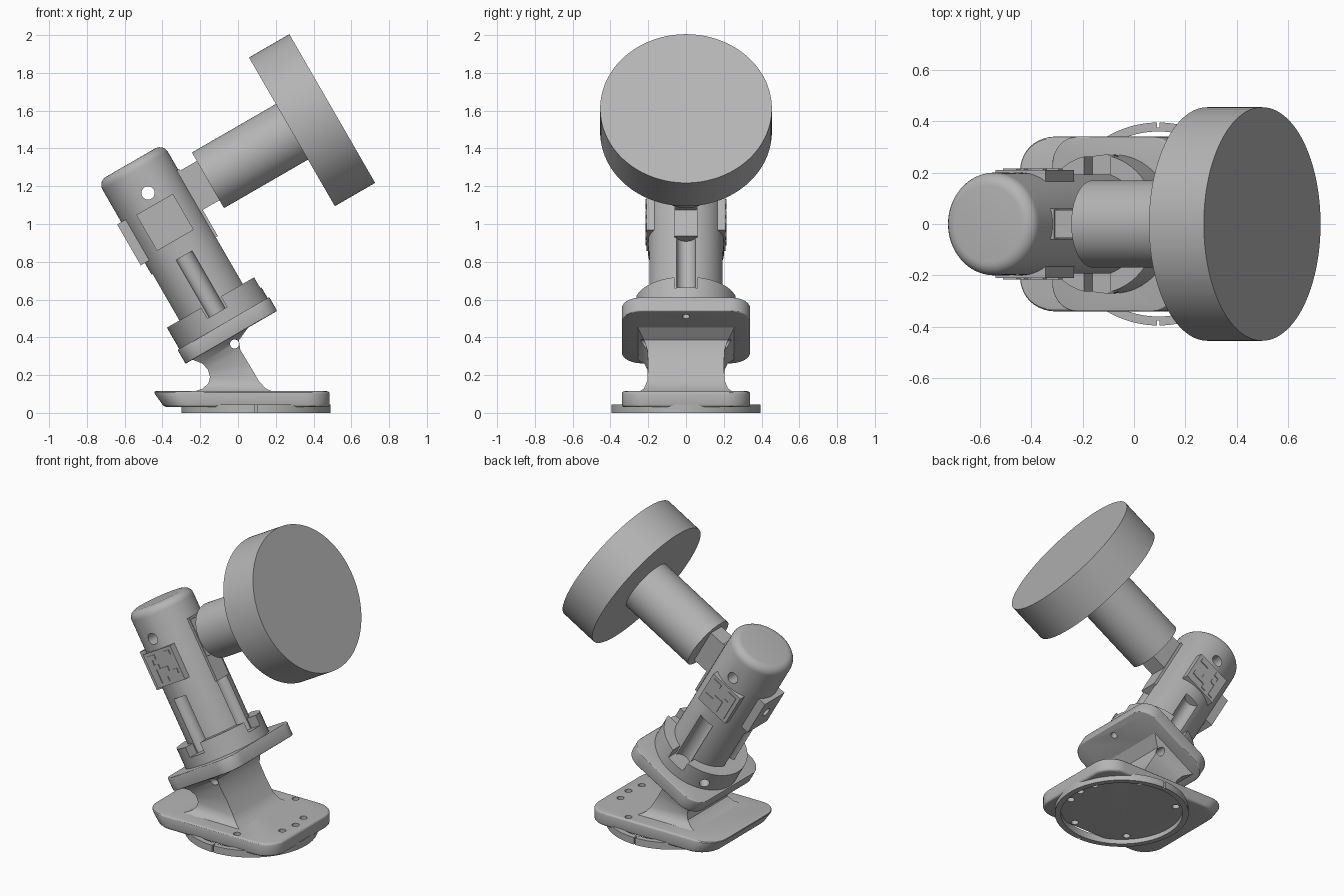
import bpy, bmesh, math, random
from mathutils import Matrix, Vector

old = bpy.data.objects.get("Cube")
if old:
    bpy.data.objects.remove(old)

GREY = (0.46, 0.46, 0.46, 1)
mat = bpy.data.materials.new("grey")
mat.use_nodes = True
mat.diffuse_color = GREY
mat.node_tree.nodes["Principled BSDF"].inputs["Base Color"].default_value = GREY

# Leaning frame: local z runs up the tilted body, local x points to the disc
LEAN = Matrix.Translation((-0.035, 0, 0.40)) @ Matrix.Rotation(math.radians(-30), 4, 'Y')
FLAT = Matrix.Identity(4)
ALONG = {'X': Matrix.Rotation(math.pi / 2, 4, 'Y'),
         'Y': Matrix.Rotation(-math.pi / 2, 4, 'X'), 'Z': FLAT}


def finish(name, bm, frame):
    bmesh.ops.recalc_face_normals(bm, faces=bm.faces)
    me = bpy.data.meshes.new(name)
    bm.to_mesh(me)
    bm.free()
    ob = bpy.data.objects.new(name, me)
    bpy.context.collection.objects.link(ob)
    ob.matrix_world = frame
    me.materials.append(mat)
    return ob


def cylinder(name, r, start, end, axis='Z', at=(0, 0, 0), frame=LEAN, turn=0, round_top=0, sides=64):
    bm = bmesh.new()
    bmesh.ops.create_cone(bm, cap_ends=True, segments=sides, radius1=r, radius2=r, depth=end - start)
    if round_top:
        rim = [e for e in bm.edges if all(v.co.z > 0 for v in e.verts)]
        bmesh.ops.bevel(bm, geom=rim, offset=round_top, segments=6, profile=0.5, affect='EDGES')
    bm.transform(Matrix.Translation((0, 0, (start + end) / 2)))
    bm.transform(Matrix.Translation(at) @ Matrix.Rotation(turn, 4, 'Z') @ ALONG[axis])
    return finish(name, bm, frame)


def box(name, low, high, frame=LEAN, turn=0):
    low, high = Vector(low), Vector(high)
    bm = bmesh.new()
    bmesh.ops.create_cube(bm, size=1)
    for v in bm.verts:
        v.co = (low + high) / 2 + v.co * (high - low)
    bm.transform(Matrix.Rotation(turn, 4, 'Z'))
    return finish(name, bm, frame)


def rounded_plate(name, x0, x1, half_y, z0, z1, corner, frame, edge, slope=0):
    bm = bmesh.new()
    bmesh.ops.create_cube(bm, size=1)
    for v in bm.verts:
        v.co = ((x0 + x1) / 2 + v.co.x * (x1 - x0), v.co.y * 2 * half_y,
                (z0 + z1) / 2 + v.co.z * (z1 - z0))
    uprights = [e for e in bm.edges if abs(e.verts[0].co.z - e.verts[1].co.z) > 0.01]
    bmesh.ops.bevel(bm, geom=uprights, offset=corner, segments=10, profile=0.5, affect='EDGES')
    rims = [e for e in bm.edges if abs(e.verts[0].co.z - e.verts[1].co.z) < 0.001]
    bmesh.ops.bevel(bm, geom=rims, offset=edge, segments=3, profile=0.5, affect='EDGES')
    for v in bm.verts:
        if v.co.x < x0 + corner + 0.01:
            v.co.x += slope * (z1 - v.co.z) / (z1 - z0)
    return finish(name, bm, frame)


def cut(target, cutters):
    bpy.context.view_layer.objects.active = target
    for c in cutters:
        m = target.modifiers.new("cut", 'BOOLEAN')
        m.operation, m.solver, m.object = 'DIFFERENCE', 'EXACT', c
        bpy.ops.object.modifier_apply(modifier=m.name)
    for c in cutters:
        bpy.data.objects.remove(c)


QUARTERS = [i * math.pi / 2 for i in range(4)]

# Base plate with screw holes
base = rounded_plate("base_plate", -0.45, 0.485, 0.34, 0.03, 0.115, 0.13, FLAT, 0.015, 0.06)
holes = []
for deg in (-70, -20, 0, 20, 70, 135, 225):
    a = math.radians(deg)
    holes.append(cylinder("hole", 0.022, -0.1, 0.2, frame=FLAT, sides=20,
                          at=(0.095 + 0.32 * math.cos(a), 0.32 * math.sin(a), 0)))
cut(base, holes)

# Ring under the base, with two small notches
ring = cylinder("base_ring", 0.395, 0, 0.045, at=(0.095, 0, 0), frame=FLAT, sides=96)
cut(ring, [cylinder("bore", 0.36, -0.1, 0.2, at=(0.095, 0, 0), frame=FLAT, sides=96),
           box("notch", (0.09, -0.5, -0.1), (0.1, -0.375, 0.1), FLAT),
           box("notch", (0.09, 0.375, -0.1), (0.1, 0.5, 0.1), FLAT)])

# Flared neck lofted from the base to the leaning plate
left = [(-.24, .11), (-.19, .127), (-.157, .155), (-.148, .19), (-.16, .23), (-.19, .262), (-.25, .285)]
right = [(.19, .11), (.145, .13), (.11, .17), (.06, .255), (.012, .335), (.005, .385), (.06, .46)]
half = [.25, .222, .205, .2, .205, .222, .26]
bm = bmesh.new()
loops = []
for (xl, zl), (xr, zr), h in zip(left, right, half):
    loops.append([bm.verts.new(p) for p in ((xl, -h, zl), (xr, -h, zr), (xr, h, zr), (xl, h, zl))])
for a, b in zip(loops, loops[1:]):
    for i in range(4):
        j = (i + 1) % 4
        bm.faces.new((a[i], a[j], b[j], b[i]))
bm.faces.new(loops[0])
bm.faces.new(loops[-1])
bmesh.ops.triangulate(bm, faces=bm.faces)
neck = finish("neck", bm, FLAT)
cut(neck, [cylinder("hole", 0.024, -0.5, 0.5, 'Y', (-0.018, 0, 0.365), FLAT, sides=24)])

# Leaning square plate with four screw holes
plate = rounded_plate("mount_plate", -0.28, 0.28, 0.34, 0, 0.085, 0.11, LEAN, 0.006)
cut(plate, [cylinder("hole", 0.02, -0.1, 0.2, sides=20,
                     at=(0.22 * math.cos(a), 0.22 * math.sin(a), 0)) for a in QUARTERS])

# Round collar, notched at the screws, with two set screw holes
collar = cylinder("collar", 0.27, 0.08, 0.215)
cut(collar, [box("notch", (0.14, -0.06, 0.15), (0.4, 0.06, 0.4), turn=a) for a in QUARTERS]
    + [cylinder("hole", 0.03, 0.2, 0.4, 'X', (0, 0, 0.132), turn=math.radians(t), sides=24)
       for t in (-45, 135)])

# Main body with rounded top, cross hole and four screw grooves
body = cylinder("body", 0.2, 0.1, 1.068, round_top=0.05)
cut(body, [cylinder("groove", 0.05, 0.15, 0.5, sides=32,
                    at=(0.2 * math.cos(a), 0.2 * math.sin(a), 0)) for a in QUARTERS]
    + [cylinder("hole", 0.035, -0.5, 0.5, 'Y', (0, 0, 0.8825), sides=32)])

# Patterned square tags on both sides
random.seed(4)
cells = [(i, j) for i in range(6) for j in range(6) if random.random() < 0.45]
for side, word in ((-1, "front"), (1, "back")):
    ys = sorted((side * 0.13, side * 0.21))
    box(word + "_tag", (-0.112, ys[0], 0.593), (0.112, ys[1], 0.813))
    bm = bmesh.new()
    for i, j in cells:
        made = bmesh.ops.create_cube(bm, size=1)["verts"]
        for v in made:
            v.co = (-0.075 + 0.03 * i + v.co.x * 0.03, side * 0.211 + v.co.y * 0.009,
                    0.628 + 0.03 * j + v.co.z * 0.03)
    finish(word + "_tag_pattern", bm, LEAN)

# Rear bracket with a hole, and thin pad behind the arm
bracket = box("rear_bracket", (-0.225, -0.1, 0.57), (-0.14, 0.1, 0.82))
cut(bracket, [cylinder("hole", 0.03, -0.4, -0.19, 'X', (0, 0, 0.70), sides=24)])
box("arm_pad", (0.1, -0.06, 0.5), (0.206, 0.06, 0.91))

# Arm and disc
box("arm_tongue", (0.15, -0.055, 0.66), (0.32, 0.055, 0.90))
cylinder("arm", 0.17, 0.308, 0.83, 'X', (0, 0, 0.782))
cylinder("disc", 0.4545, 0.8215, 1.068, 'X', (0, 0, 0.782), sides=128)

# Smooth shading with sharp edges kept
bpy.ops.object.select_all(action='DESELECT')
for ob in bpy.context.scene.objects:
    if ob.type == 'MESH':
        ob.select_set(True)
        bpy.context.view_layer.objects.active = ob
bpy.ops.object.shade_smooth_by_angle(angle=math.radians(30))
